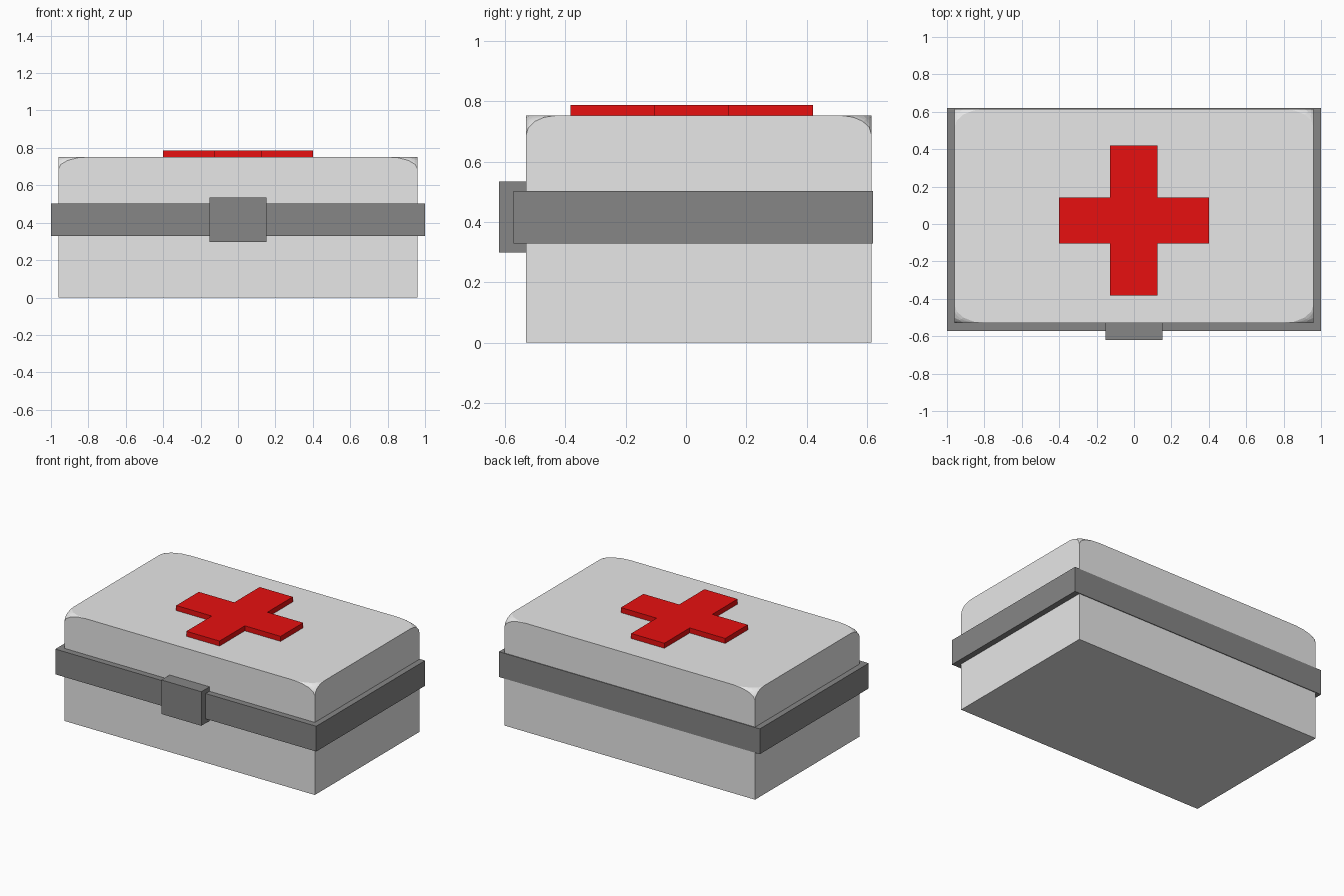
import bpy
import bmesh

default = bpy.data.objects.get("Cube")
if default:
    bpy.data.objects.remove(default, do_unlink=True)


def material(name, colour):
    mat = bpy.data.materials.new(name)
    mat.use_nodes = True
    mat.diffuse_color = colour
    mat.node_tree.nodes["Principled BSDF"].inputs["Base Color"].default_value = colour
    return mat


def finish(name, bm, mat):
    bmesh.ops.recalc_face_normals(bm, faces=bm.faces)
    mesh = bpy.data.meshes.new(name)
    bm.to_mesh(mesh)
    bm.free()
    mesh.materials.append(mat)
    obj = bpy.data.objects.new(name, mesh)
    bpy.context.collection.objects.link(obj)
    return obj


def box(name, low, high, mat, corner=0):
    """Box between two corners; corner rounds the top vertices as a share of each side."""
    bm = bmesh.new()
    bmesh.ops.create_cube(bm, size=1)
    if corner:
        top = [v for v in bm.verts if v.co.z > 0]
        bmesh.ops.bevel(bm, geom=top, offset=corner, offset_type='OFFSET',
                        segments=4, profile=0.5, affect='VERTICES')
    for v in bm.verts:
        for i in range(3):
            v.co[i] = low[i] + (v.co[i] + 0.5) * (high[i] - low[i])
    return finish(name, bm, mat)


light_grey = material("light grey", (0.8, 0.8, 0.8, 1))
dark_grey = material("dark grey", (0.24, 0.24, 0.24, 1))
red = material("red", (0.8, 0.005, 0.005, 1))

# Case with clipped, rounded top corners
box("case", (-0.96, -0.53, 0), (0.96, 0.615, 0.752), light_grey, corner=0.087)

# Band around the case and its front latch
box("band", (-1, -0.572, 0.328), (1, 0.62, 0.503), dark_grey)
box("latch", (-0.153, -0.62, 0.298), (0.153, -0.5, 0.534), dark_grey)

# Raised cross on the lid
x0, x1, x2, x3 = -0.4, -0.128, 0.126, 0.4
y0, y1, y2, y3 = -0.382, -0.105, 0.142, 0.42
outline = [(x1, y0), (x2, y0), (x2, y1), (x3, y1), (x3, y2), (x2, y2),
           (x2, y3), (x1, y3), (x1, y2), (x0, y2), (x0, y1), (x1, y1)]
bm = bmesh.new()
base = bm.faces.new([bm.verts.new((x, y, 0.74)) for x, y in outline])
raised = bmesh.ops.extrude_face_region(bm, geom=[base])["geom"]
for v in raised:
    if isinstance(v, bmesh.types.BMVert):
        v.co.z = 0.787
if not base.is_valid or len(bm.faces) < 14:
    bm.faces.new([v for v in bm.verts if v.co.z < 0.75])
finish("cross", bm, red)
